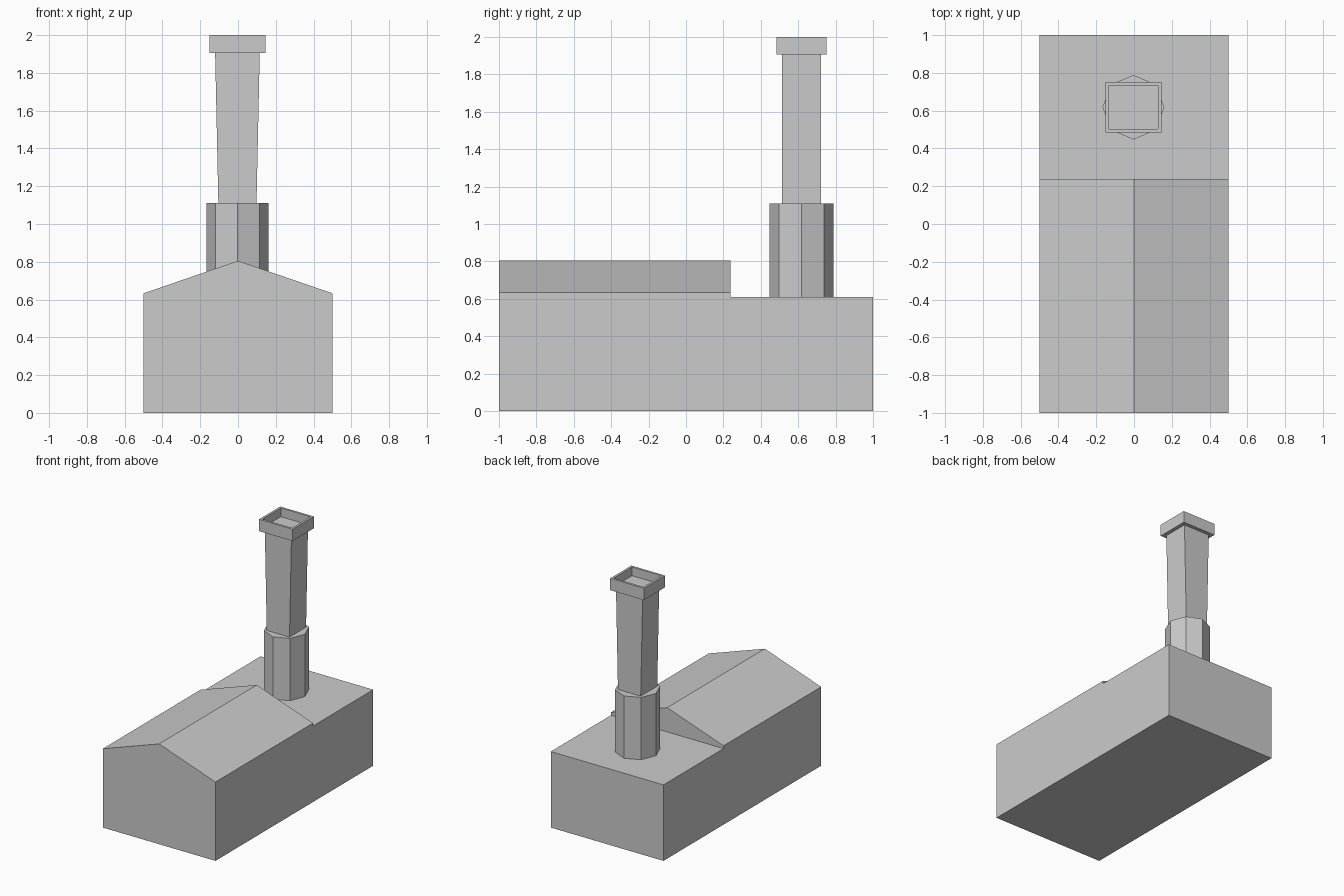
import bpy, bmesh, math

if "Cube" in bpy.data.objects:
    bpy.data.objects.remove(bpy.data.objects["Cube"])

CX, CY = -0.003, 0.618  # chimney axis


def make_object(name, bm):
    bmesh.ops.recalc_face_normals(bm, faces=bm.faces)
    mesh = bpy.data.meshes.new(name)
    bm.to_mesh(mesh)
    bm.free()
    obj = bpy.data.objects.new(name, mesh)
    bpy.context.collection.objects.link(obj)
    return obj


def loft(name, lower, upper, pocket=None):
    """Closed solid between two rings; pocket = (rim width, depth) sinks the top."""
    bm = bmesh.new()
    a = [bm.verts.new(p) for p in lower]
    b = [bm.verts.new(p) for p in upper]
    n = len(a)
    bm.faces.new(a[::-1])
    top = bm.faces.new(b)
    for i in range(n):
        j = (i + 1) % n
        bm.faces.new((a[i], a[j], b[j], b[i]))
    bmesh.ops.recalc_face_normals(bm, faces=bm.faces)
    if pocket:
        rim, depth = pocket
        bmesh.ops.inset_region(bm, faces=[top], thickness=rim)
        # straight-walled recess: extrude the inner face downwards
        ext = bmesh.ops.extrude_discrete_faces(bm, faces=[top])["faces"][0]
        bmesh.ops.translate(bm, verts=ext.verts, vec=(0, 0, -depth))
    return make_object(name, bm)


def rect(hx, hy, z, cx=CX, cy=CY):
    return [(cx + sx * hx, cy + sy * hy, z)
            for sx, sy in ((-1, -1), (1, -1), (1, 1), (-1, 1))]


def octagon(rx, ry, z):
    return [(CX + rx * math.cos(i * math.pi / 4),
             CY + ry * math.sin(i * math.pi / 4), z) for i in range(8)]


# Gabled hall, cut down at the rear to a flat-roofed annex
gable = [(-0.5, 0), (0.5, 0), (0.5, 0.633), (0, 0.805), (-0.5, 0.633)]
building = loft("building", [(x, -1, z) for x, z in gable],
                [(x, 1, z) for x, z in gable])
cutter = loft("annex_cutter", rect(1, 0.5, 0.61, 0, 0.738), rect(1, 0.5, 1.2, 0, 0.738))
cut = building.modifiers.new("annex_cut", "BOOLEAN")
cut.operation = "DIFFERENCE"
cut.solver = "EXACT"
cut.object = cutter
bpy.context.view_layer.objects.active = building
bpy.ops.object.modifier_apply(modifier=cut.name)
bpy.data.objects.remove(cutter)

# Octagonal chimney base, flaring square shaft, recessed cap
loft("chimney_base", octagon(0.164, 0.171, 0.61), octagon(0.164, 0.171, 1.11))
loft("chimney_shaft", rect(0.101, 0.105, 1.11), rect(0.118, 0.105, 1.905))
loft("chimney_cap", rect(0.149, 0.134, 1.905), rect(0.149, 0.134, 2.0),
     pocket=(0.025, 0.07))
